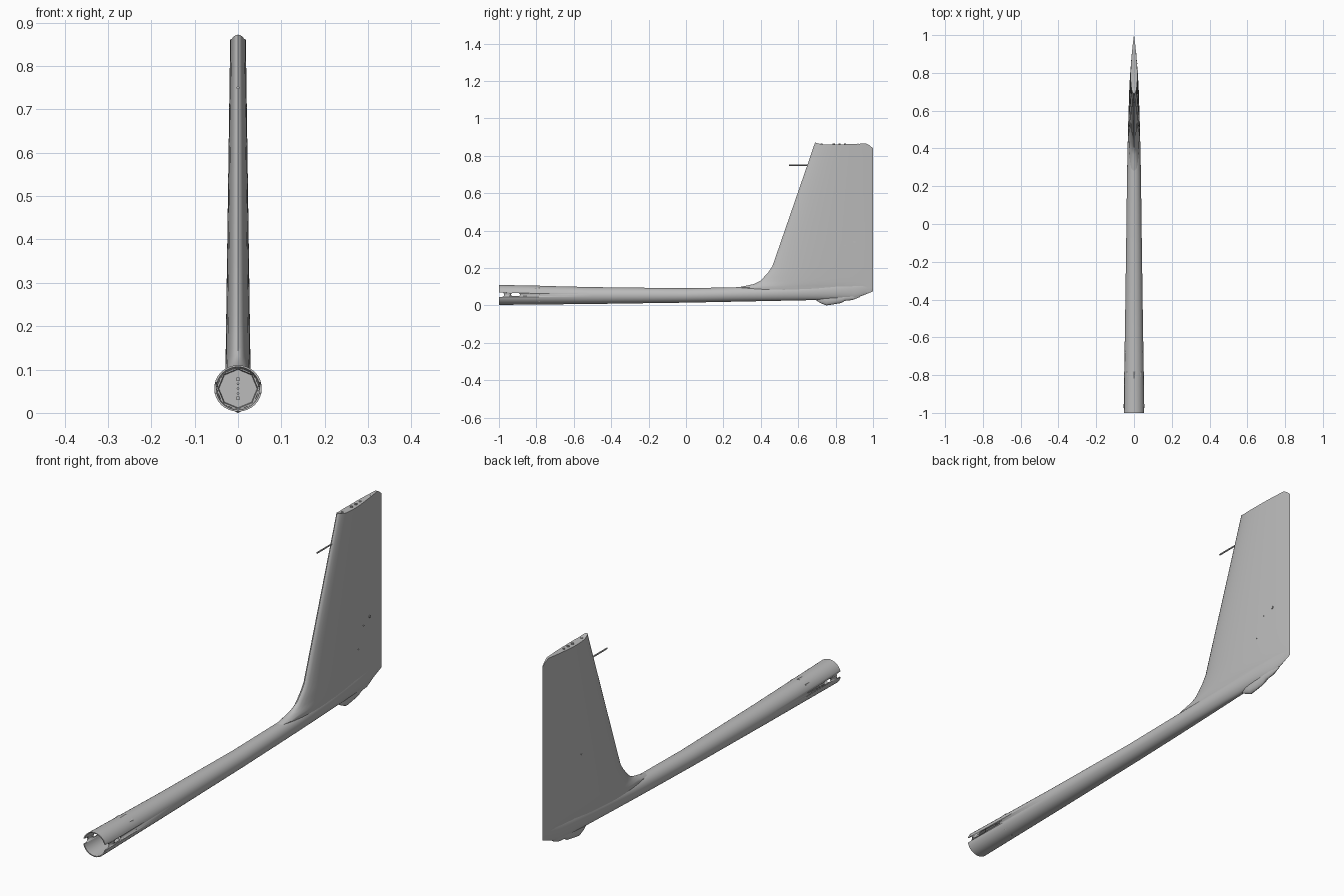
import bpy, bmesh, math
from mathutils import Vector

if "Cube" in bpy.data.objects:
    bpy.data.objects.remove(bpy.data.objects["Cube"], do_unlink=True)


def material(name, value):
    m = bpy.data.materials.new(name)
    m.use_nodes = True
    m.diffuse_color = (value, value, value, 1)
    m.node_tree.nodes["Principled BSDF"].inputs["Base Color"].default_value = m.diffuse_color
    return m


GREY = material("plain grey", 0.5)


def loft(name, rings, caps="fill", angle=35):
    """Skin a list of equal-length point rings and close both ends."""
    bm = bmesh.new()
    vr = [[bm.verts.new(p) for p in r] for r in rings]
    n = len(vr[0])
    for a, b in zip(vr, vr[1:]):
        for i in range(n):
            j = (i + 1) % n
            bm.faces.new((a[i], a[j], b[j], b[i]))
    for r in (vr[0], vr[-1]):
        if caps == "fill":
            bm.faces.new(r)
        else:  # strips across a symmetric section
            for i in range(n // 2):
                q = [r[i], r[i + 1], r[n - 1 - i], r[-i]]
                bm.faces.new(list(dict.fromkeys(q)))
    bmesh.ops.recalc_face_normals(bm, faces=bm.faces)
    me = bpy.data.meshes.new(name)
    bm.to_mesh(me)
    bm.free()
    me.materials.append(GREY)
    ob = bpy.data.objects.new(name, me)
    bpy.context.collection.objects.link(ob)
    bpy.ops.object.select_all(action="DESELECT")
    ob.select_set(True)
    bpy.context.view_layer.objects.active = ob
    bpy.ops.object.shade_smooth_by_angle(angle=math.radians(angle))
    return ob


def oval(y, low, high, half, n=32, turn=0):
    mid, rad = (low + high) / 2, (high - low) / 2
    steps = [2 * math.pi * i / n + turn for i in range(n)]
    return [(half * math.cos(t), y, mid + rad * math.sin(t)) for t in steps]


def rod(name, start, end, radius, n=10):
    a, b = Vector(start), Vector(end)
    turn = (b - a).to_track_quat("Z", "Y")
    ring = [turn @ Vector((radius * math.cos(k), radius * math.sin(k), 0))
            for k in (2 * math.pi * i / n for i in range(n))]
    return loft(name, [[a + p for p in ring], [b + p for p in ring]])


def interp(table, x):
    for (x0, v0), (x1, v1) in zip(table, table[1:]):
        if x <= x1:
            return v0 + (v1 - v0) * max(0, (x - x0) / (x1 - x0))
    return table[-1][1]


# Tail boom: inner wall, front lip, then the outer skin (y, low, high, half width)
boom_stations = [
    (-0.75, 0.010, 0.100, 0.046), (-1, 0.007, 0.106, 0.050),
    (-1, 0.003, 0.110, 0.055), (-0.5, 0.008, 0.098, 0.047),
    (0, 0.015, 0.092, 0.040), (0.25, 0.020, 0.097, 0.037),
    (0.4, 0.023, 0.100, 0.034), (0.6, 0.027, 0.110, 0.029),
    (0.8, 0.031, 0.120, 0.020), (0.9, 0.036, 0.120, 0.012),
    (0.98, 0.067, 0.120, 0.002)]
boom = loft("tail_boom", [oval(*s) for s in boom_stations])

# Side notches in the front lip and oblong slots behind them
for y0, y1, half in ((-1.05, -0.972, 0.012), (-0.935, -0.888, 0.008)):
    pts = []
    for i in range(20):
        t = 2 * math.pi * (i + 0.5) / 20
        end = y1 - half if math.cos(t) > 0 else y0 + half
        pts.append((end + half * math.cos(t), 0.058 + half * math.sin(t)))
    cutter = loft("slot_cutter", [[(x, y, z) for y, z in pts] for x in (-0.1, 0.1)])
    cutter.hide_render = True
    mod = boom.modifiers.new("slot", "BOOLEAN")
    mod.operation, mod.solver, mod.object = "DIFFERENCE", "EXACT", cutter
    bpy.context.view_layer.objects.active = boom
    bpy.ops.object.modifier_apply(modifier=mod.name)
    bpy.data.objects.remove(cutter, do_unlink=True)

# Octagonal bulkhead inside the boom with a row of fasteners
flange = [(-0.78, 0.052), (-0.82, 0.050), (-0.82, 0.046), (-0.81, 0.044)]
loft("bulkhead", [oval(y, 0.056 - r, 0.056 + r, r, 8, 0) for y, r in flange], angle=20)
for i, r in enumerate((0.005, 0.003, 0.003, 0.003, 0.005)):
    z = 0.034 + 0.011 * i
    rod("bulkhead_fastener", (0, -0.806, z), (0, -0.816, z), r)

# Fin: symmetric aerofoil sections stacked upward, blended into the boom
LEADING = [(0.036, 0.50), (0.075, 0.30), (0.095, 0.27), (0.105, 0.32), (0.115, 0.365),
           (0.130, 0.395), (0.150, 0.415), (0.180, 0.442), (0.210, 0.462), (0.87, 0.69)]
TOP = [(0.69, 0.872), (0.72, 0.862), (0.8, 0.860), (0.97, 0.866), (1.0, 0.840)]
STEPS = 18


def thickness(u):
    return 10 * (0.2969 * math.sqrt(u) - 0.126 * u - 0.3516 * u ** 2
                 + 0.2843 * u ** 3 - 0.1015 * u ** 4)


def half_width(z):
    return interp([(0.036, 0.012), (0.075, 0.027), (0.1, 0.029), (0.87, 0.018)], z)


def fin_edges(z):
    return interp(LEADING, z), interp([(0.036, 0.9), (0.075, 1.0)], z)


def section(z, is_top=False):
    front, back = fin_edges(z)
    side = []
    for i in range(STEPS + 1):
        u = 0.5 - 0.5 * math.cos(math.pi * i / STEPS)
        y = front + u * (back - front)
        side.append((half_width(z) * thickness(u), y, interp(TOP, y) if is_top else z))
    side[0] = (0, side[0][1], side[0][2])
    side[-1] = (0, side[-1][1], side[-1][2])
    return side + [(-x, y, z) for x, y, z in side[-2:0:-1]]


levels = [z for z, _ in LEADING[:-1]] + [0.35, 0.5, 0.65, 0.8]
loft("fin", [section(z) for z in levels] + [section(0.87, True)], caps="strips")

# Fittings on the fin tip
for y, r in ((0.725, 0.005), (0.79, 0.006), (0.82, 0.006), (0.85, 0.005), (0.92, 0.003)):
    rod("tip_fitting", (0, y, 0.85), (0, y, 0.865), r)

# Probe on the leading edge
rod("probe", (0, 0.55, 0.75), (0, 0.67, 0.75), 0.0035)

# Small studs on the fin sides
for sign, y, z, r in ((1, 0.90, 0.34, 0.006), (1, 0.85, 0.32, 0.003),
                      (1, 0.81, 0.23, 0.002), (-1, 0.76, 0.37, 0.003)):
    front, back = fin_edges(z)
    x = half_width(z) * thickness((y - front) / (back - front))
    rod("fin_stud", (0, y, z), (sign * (x + 0.003), y, z), r)

# Skid fairing beneath the fin (y, low, half width)
skid = [(0.695, 0.028, 0.004), (0.72, 0.012, 0.010), (0.75, 0.000, 0.013),
        (0.79, 0.006, 0.013), (0.83, 0.013, 0.012), (0.85, 0.025, 0.011),
        (0.89, 0.029, 0.009), (0.93, 0.045, 0.003)]
loft("skid_fairing", [oval(y, low, 0.06, half, 16) for y, low, half in skid])
